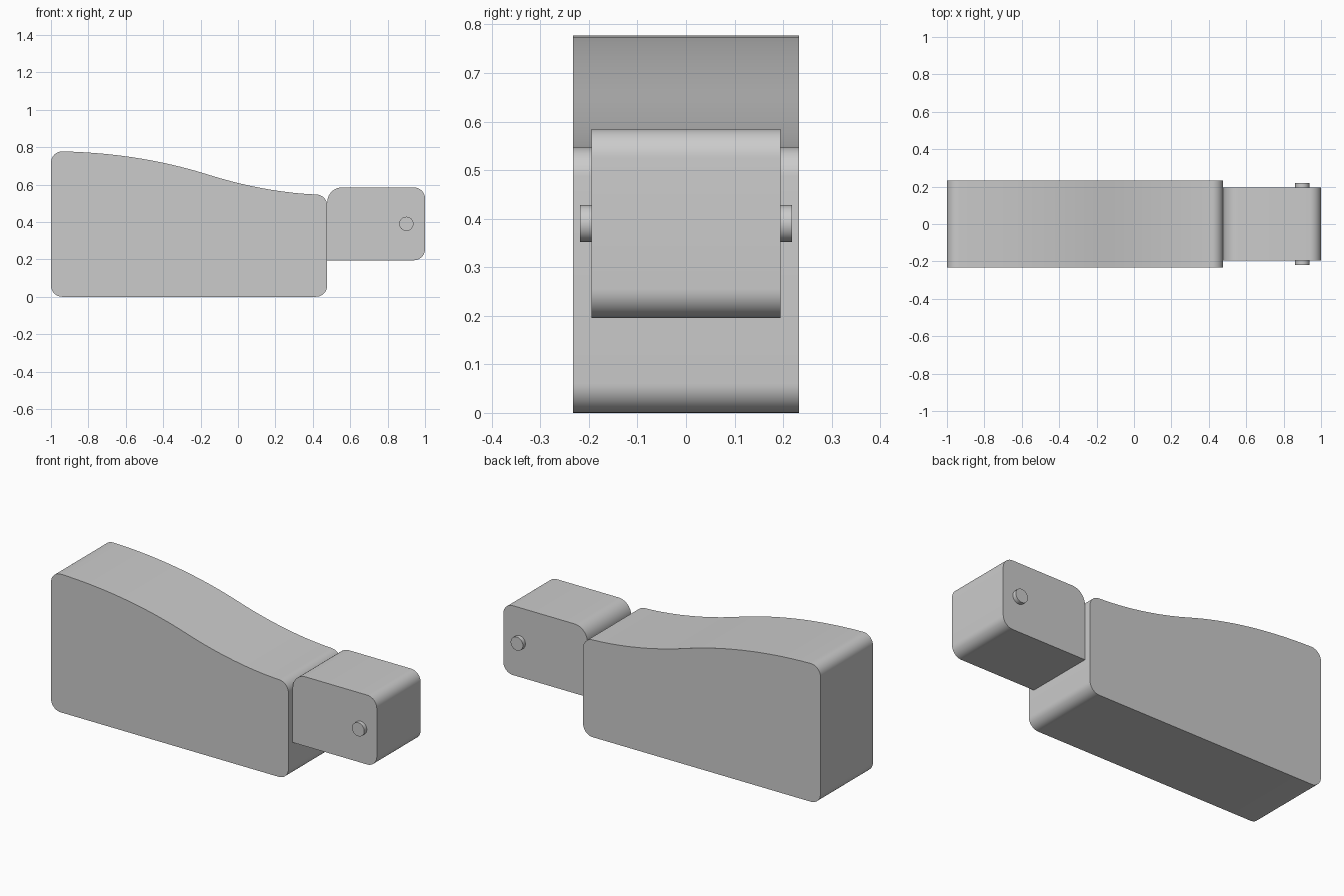
import bpy
import bmesh
from math import cos, sin, pi, radians
from mathutils import Vector
from mathutils.geometry import interpolate_bezier

cube = bpy.data.objects.get("Cube")
if cube:
    bpy.data.objects.remove(cube, do_unlink=True)

grey = bpy.data.materials.new("plain_grey")
grey.use_nodes = True
colour = (0.6, 0.6, 0.6, 1)
grey.diffuse_color = colour
grey.node_tree.nodes["Principled BSDF"].inputs["Base Color"].default_value = colour


def arc(cx, cz, r, start, sweep=90, steps=10):
    """Points on an arc in the XZ plane."""
    angles = [radians(start + sweep * i / steps) for i in range(steps + 1)]
    return [(cx + r * cos(a), cz + r * sin(a)) for a in angles]


def curve(*controls, steps=20):
    """Inner points of a cubic curve, ends included."""
    pts = interpolate_bezier(*[Vector((x, z, 0)) for x, z in controls], steps)
    return [(p.x, p.y) for p in pts]


def slab(name, outline, half_width):
    """Extrude an XZ outline evenly about y = 0."""
    bm = bmesh.new()
    face = bm.faces.new([bm.verts.new((x, -half_width, z)) for x, z in outline])
    out = bmesh.ops.extrude_face_region(bm, geom=[face], use_keep_orig=True)
    back = [v for v in out["geom"] if isinstance(v, bmesh.types.BMVert)]
    bmesh.ops.translate(bm, verts=back, vec=(0, 2 * half_width, 0))
    bmesh.ops.remove_doubles(bm, verts=bm.verts, dist=0.0001)
    bmesh.ops.recalc_face_normals(bm, faces=bm.faces)
    mesh = bpy.data.meshes.new(name)
    bm.to_mesh(mesh)
    bm.free()
    mesh.materials.append(grey)
    obj = bpy.data.objects.new(name, mesh)
    bpy.context.collection.objects.link(obj)
    bpy.ops.object.select_all(action="DESELECT")
    obj.select_set(True)
    bpy.context.view_layer.objects.active = obj
    bpy.ops.object.shade_smooth_by_angle(angle=radians(30))
    return obj


# Body: rounded block with a sloping S-curved top
R = 0.06
top = curve((-0.93, 0.777), (-0.66, 0.77), (-0.4, 0.73), (-0.15, 0.65))
top += curve((-0.15, 0.65), (0.02, 0.597), (0.22, 0.555), (0.417, 0.547))[1:]
body = (arc(-1 + R, R, R, 180) + arc(0.477 - R, R, R, 270)
        + arc(0.477 - R, 0.547 - R, R, 0) + top[::-1][1:]
        + arc(-1 + R, 0.777 - R, R, 90))
slab("body", body, 0.233)

# Head: block with three rounded corners, square where it meets the body
head = ([(0.477, 0.195)] + arc(0.94, 0.255, 0.06, 270)
        + arc(0.94, 0.525, 0.06, 0) + arc(0.557, 0.505, 0.08, 90))
slab("head", head, 0.195)

# Cross pin through the head
slab("cross_pin", arc(0.9, 0.39, 0.038, 0, 360, 32)[:-1], 0.218)
